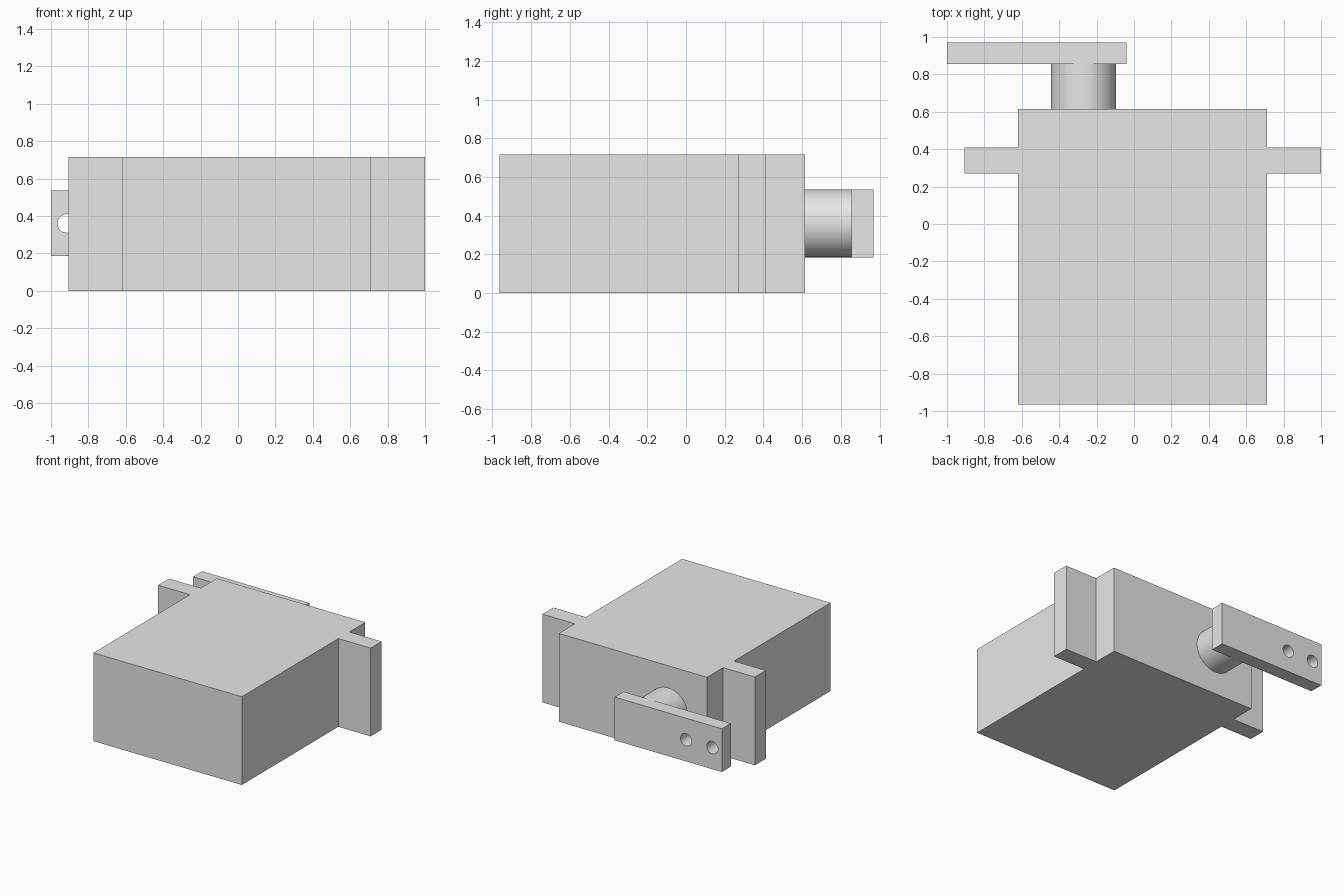
import bpy
import bmesh
import math

if "Cube" in bpy.data.objects:
    bpy.data.objects.remove(bpy.data.objects["Cube"], do_unlink=True)

# Single grey plastic
GREY = (0.8, 0.8, 0.8, 1.0)
plastic = bpy.data.materials.new("grey_plastic")
plastic.use_nodes = True
plastic.diffuse_color = GREY
plastic.node_tree.nodes["Principled BSDF"].inputs["Base Color"].default_value = GREY

HEIGHT = 0.715
MID_Z = 0.36
SHAFT_RADIUS = 0.175
ARM_FRONT, ARM_BACK = 0.855, 0.97


def prism(name, outline, z0, z1):
    """Extrude a plan outline from z0 up to z1."""
    bm = bmesh.new()
    face = bm.faces.new([bm.verts.new((x, y, z0)) for x, y in outline])
    result = bmesh.ops.extrude_face_region(bm, geom=[face])
    top = [v for v in result["geom"] if isinstance(v, bmesh.types.BMVert)]
    bmesh.ops.translate(bm, verts=top, vec=(0, 0, z1 - z0))
    bmesh.ops.recalc_face_normals(bm, faces=bm.faces)
    mesh = bpy.data.meshes.new(name)
    bm.to_mesh(mesh)
    bm.free()
    obj = bpy.data.objects.new(name, mesh)
    bpy.context.collection.objects.link(obj)
    mesh.materials.append(plastic)
    return obj


def rod(name, x, radius, y0, y1, sides):
    """Cylinder lying along y at the middle height."""
    bpy.ops.mesh.primitive_cylinder_add(
        vertices=sides, radius=radius, depth=y1 - y0,
        location=(x, (y0 + y1) / 2, MID_Z), rotation=(math.pi / 2, 0, 0))
    obj = bpy.context.object
    obj.name = name
    obj.data.materials.append(plastic)
    return obj


def smooth(obj):
    bpy.ops.object.select_all(action="DESELECT")
    obj.select_set(True)
    bpy.context.view_layer.objects.active = obj
    bpy.ops.object.shade_smooth_by_angle(angle=math.radians(30))


# Motor case with a mounting ear on each side
left, right = 0.71, -0.62
front, back = -0.965, 0.615
ear_front, ear_back = 0.27, 0.41
ear_left, ear_right = 1.0, -0.905
prism("motor_case", [
    (right, front), (left, front),
    (left, ear_front), (ear_left, ear_front), (ear_left, ear_back), (left, ear_back),
    (left, back), (right, back),
    (right, ear_back), (ear_right, ear_back), (ear_right, ear_front), (right, ear_front),
], 0, HEIGHT)

# Output shaft
smooth(rod("output_shaft", -0.27, SHAFT_RADIUS, back, ARM_FRONT, 64))

# Control arm with two through holes near its tip
arm = prism("control_arm", [
    (-1.0, ARM_FRONT), (-0.04, ARM_FRONT), (-0.04, ARM_BACK), (-1.0, ARM_BACK),
], MID_Z - SHAFT_RADIUS, MID_Z + SHAFT_RADIUS)
for x in (-0.915, -0.68):
    cutter = rod("hole_cutter", x, 0.05, ARM_FRONT - 0.1, ARM_BACK + 0.1, 32)
    cutter.hide_render = True
    cut = arm.modifiers.new("hole", "BOOLEAN")
    cut.operation = "DIFFERENCE"
    cut.solver = "EXACT"
    cut.object = cutter
    bpy.context.view_layer.objects.active = arm
    bpy.ops.object.modifier_apply(modifier=cut.name)
    bpy.data.objects.remove(cutter, do_unlink=True)
smooth(arm)
